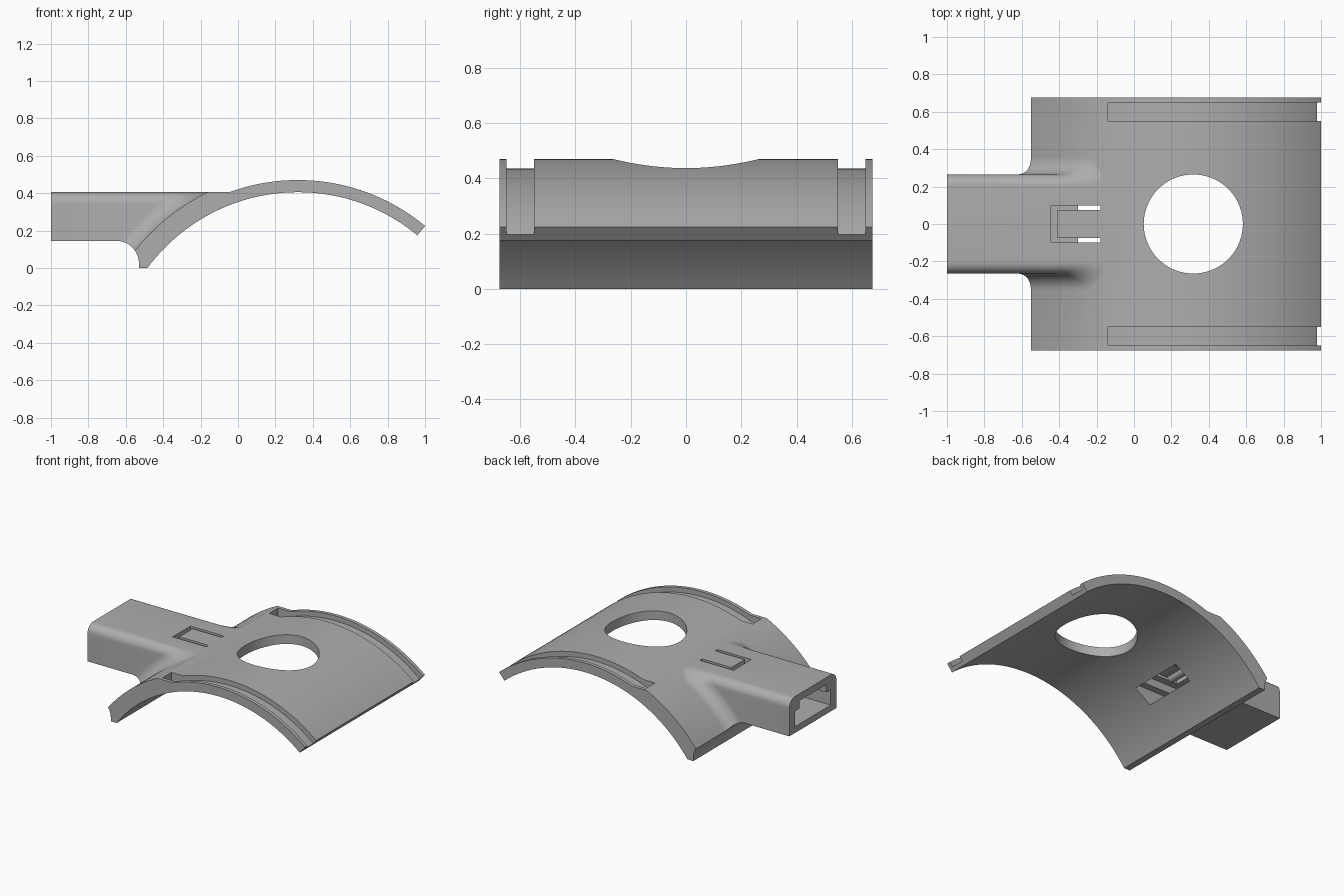
import bpy
import bmesh
from math import sin, cos, acos, asin, sqrt, pi, radians

if "Cube" in bpy.data.objects:
    bpy.data.objects.remove(bpy.data.objects["Cube"])

# Shared dimensions: the shell is a slice of a tube lying along y
CX, CZ = 0.32, -0.595
R_IN, R_OUT, R_THICK, R_GROOVE = 1.0, 1.065, 1.11, 1.03
HALF_LEN, TOP = 0.675, 0.405
NECK_W, NECK_R, FILLET = 0.265, 0.06, 0.09
END = radians(39.7)

grey = bpy.data.materials.new("plastic_grey")
grey.use_nodes = True
grey.diffuse_color = (0.42, 0.42, 0.42, 1)
grey.node_tree.nodes["Principled BSDF"].inputs["Base Color"].default_value = (0.42, 0.42, 0.42, 1)


def arc(cx, cz, r, a, b, n):
    """Points on an arc, angles measured from straight up."""
    steps = [a + (b - a) * i / n for i in range(n + 1)]
    return [(cx + r * sin(t), cz + r * cos(t)) for t in steps]


def loft(name, rings):
    """Closed solid through a list of equal-sized rings of points."""
    bm = bmesh.new()
    rows = [[bm.verts.new(p) for p in ring] for ring in rings]
    n = len(rows[0])
    for r0, r1 in zip(rows, rows[1:]):
        for i in range(n):
            j = (i + 1) % n
            bm.faces.new((r0[i], r0[j], r1[j], r1[i]))
    bm.faces.new(rows[0][::-1])
    bm.faces.new(rows[-1])
    bmesh.ops.recalc_face_normals(bm, faces=bm.faces)
    mesh = bpy.data.meshes.new(name)
    bm.to_mesh(mesh)
    bm.free()
    mesh.materials.append(grey)
    obj = bpy.data.objects.new(name, mesh)
    bpy.context.collection.objects.link(obj)
    return obj


def extrude(name, profile, y0, y1):
    return loft(name, [[(x, y, z) for x, z in profile] for y in (y0, y1)])


def box(name, x0, x1, y0, y1, z0, z1):
    return extrude(name, [(x0, z0), (x1, z0), (x1, z1), (x0, z1)], y0, y1)


def combine(target, tool, operation):
    mod = target.modifiers.new(tool.name, "BOOLEAN")
    mod.operation, mod.solver, mod.object = operation, "EXACT", tool
    bpy.context.view_layer.objects.active = target
    bpy.ops.object.modifier_apply(modifier=mod.name)
    bpy.data.objects.remove(tool)


# Curved shell, thicker on the neck side
profile = arc(CX, CZ, R_OUT, END, -acos((TOP - CZ) / R_OUT), 48)
profile += arc(CX, CZ, R_THICK, -acos((TOP - CZ) / R_THICK), -acos(-CZ / R_THICK), 28)
profile += arc(CX, CZ, R_IN, -acos(-CZ / R_IN), END, 72)
shell = extrude("curved_clamp_shell", profile, -HALF_LEN, HALF_LEN)


# Neck, flaring into the shell
def neck_ring(flare, radius=None):
    half = [(NECK_W + flare, 0.02 + 0.35 * i / 14 * 0.9) for i in range(14)]
    for i in range(11):
        t = pi / 2 * i / 10
        half.append((NECK_W - NECK_R + (NECK_R + flare) * cos(t),
                     TOP - NECK_R + NECK_R * sin(t)))
    outline = half + [(-y, z) for y, z in reversed(half)]
    return [(CX - sqrt(radius ** 2 - (z - CZ) ** 2) if radius else -1.0, y, z)
            for y, z in outline]


rings = [neck_ring(FILLET, 1.05)]
for i in range(11):
    t = pi / 2 * i / 10
    rings.append(neck_ring(FILLET * (1 - sin(t)), R_THICK + FILLET * (1 - cos(t))))
rings.append(neck_ring(0))
combine(shell, loft("neck", rings), "UNION")

# Underside of the neck with its rounded inner corner
under = [(-1.2, -0.2), (-1.2, 0.145)] + arc(-0.65, 0.025, 0.12, 0, pi / 2, 14) + [(-0.53, -0.2)]
combine(shell, extrude("underside_cutter", under, -0.9, 0.9), "DIFFERENCE")

# Round hole through the shell
hole = [[(0.317 + 0.265 * cos(2 * pi * i / 72), 0.265 * sin(2 * pi * i / 72), z)
         for i in range(72)] for z in (0.1, 0.8)]
combine(shell, loft("hole_cutter", hole), "DIFFERENCE")

# Strap grooves near both ends, open at the free edge
groove = arc(CX, CZ, R_GROOVE, asin((-0.14 - CX) / R_GROOVE), END + 0.1, 60)
groove += [(1.3, 0.3), (1.3, 0.7), (-0.14, 0.7)]
for y0 in (-0.65, 0.55):
    combine(shell, extrude("groove_cutter", groove, y0, y0 + 0.1), "DIFFERENCE")

# Stepped socket running from the neck mouth into the shell
step = [(0.2, 0.19), (0.2, 0.3), (0.15, 0.3), (0.15, 0.355)]
step += [(-y, z) for y, z in reversed(step)]
socket = loft("socket_cutter", [[(x, y, z) for y, z in step] for x in (-1.1, -0.18)])
combine(shell, socket, "DIFFERENCE")

# U-shaped slot that frees a spring tongue
for x1, y0, y1 in ((-0.18, 0.075, 0.1), (-0.18, -0.1, -0.075), (-0.41, -0.1, 0.1)):
    combine(shell, box("slot_cutter", -0.445, x1, y0, y1, 0.32, 0.5), "DIFFERENCE")

# Catch under the tongue
catch = [(-0.4, 0.37)] + arc(-0.37, 0.355, 0.03, -pi / 2, -3 * pi / 2, 10) + [(-0.34, 0.37)]
combine(shell, extrude("tongue_catch", catch, -0.07, 0.07), "UNION")

# Smooth curved surfaces, crisp edges
bpy.ops.object.select_all(action="DESELECT")
shell.select_set(True)
bpy.context.view_layer.objects.active = shell
bpy.ops.object.shade_smooth_by_angle(angle=radians(22))
